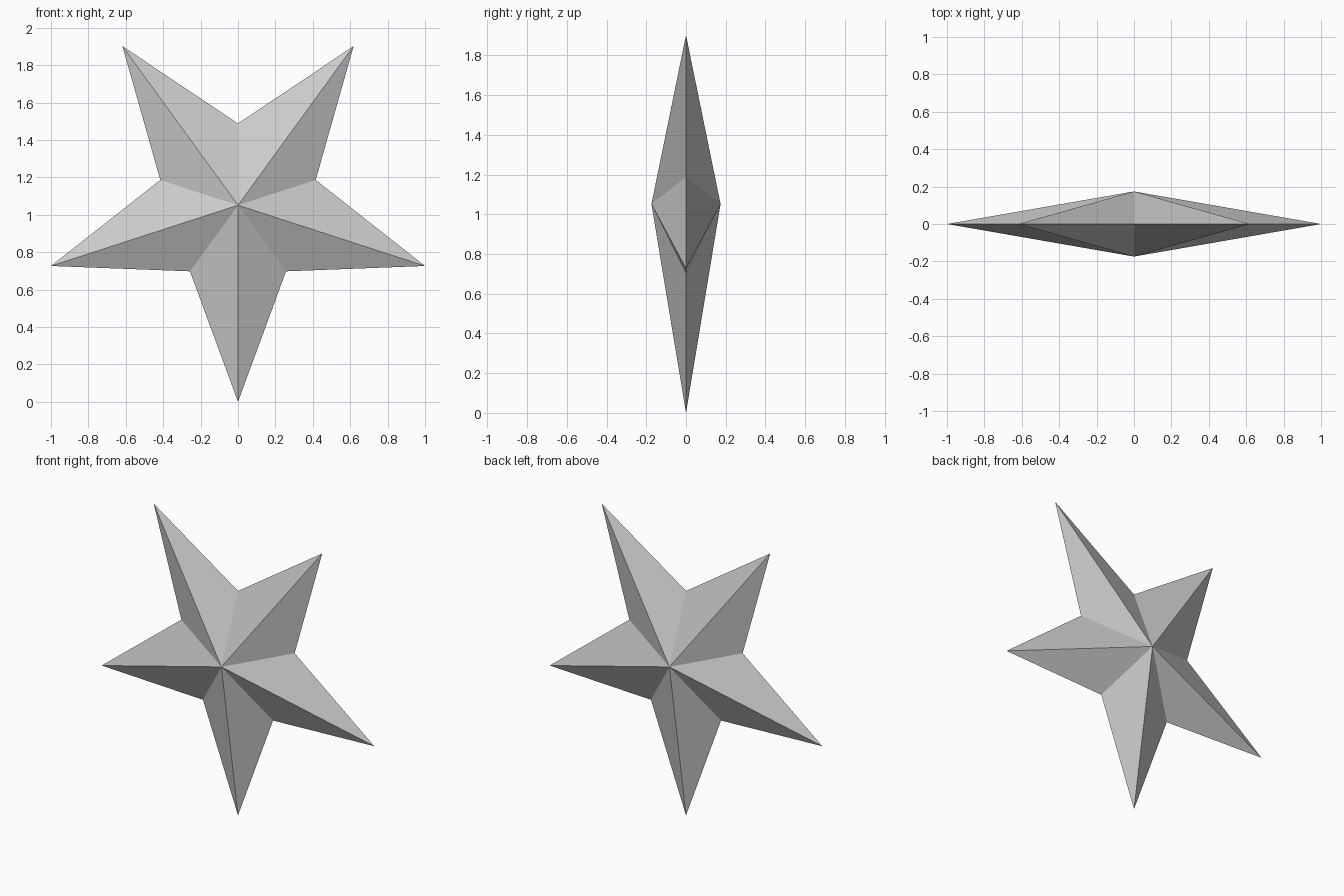
import bpy, bmesh
from math import sin, cos, pi

if "Cube" in bpy.data.objects:
    bpy.data.objects.remove(bpy.data.objects["Cube"])

POINTS = 5
OUTER = 1 / sin(2 * pi / 5)   # tip radius giving a width of 2
INNER = 0.437                 # notch radius
DEPTH = 0.174                 # half thickness at the centre

bm = bmesh.new()

# Star outline in the y = 0 plane, one tip pointing straight down
rim = []
for i in range(2 * POINTS):
    r = OUTER if i % 2 == 0 else INNER
    a = -pi / 2 + i * pi / POINTS
    rim.append(bm.verts.new((r * cos(a), 0, OUTER + r * sin(a))))

# Front and back peaks, each joined to the outline by flat facets
for y in (-DEPTH, DEPTH):
    peak = bm.verts.new((0, y, OUTER))
    for i, v in enumerate(rim):
        bm.faces.new((v, rim[(i + 1) % len(rim)], peak))

bmesh.ops.recalc_face_normals(bm, faces=bm.faces)
mesh = bpy.data.meshes.new("star")
bm.to_mesh(mesh)
bm.free()
bpy.context.collection.objects.link(bpy.data.objects.new("star", mesh))
